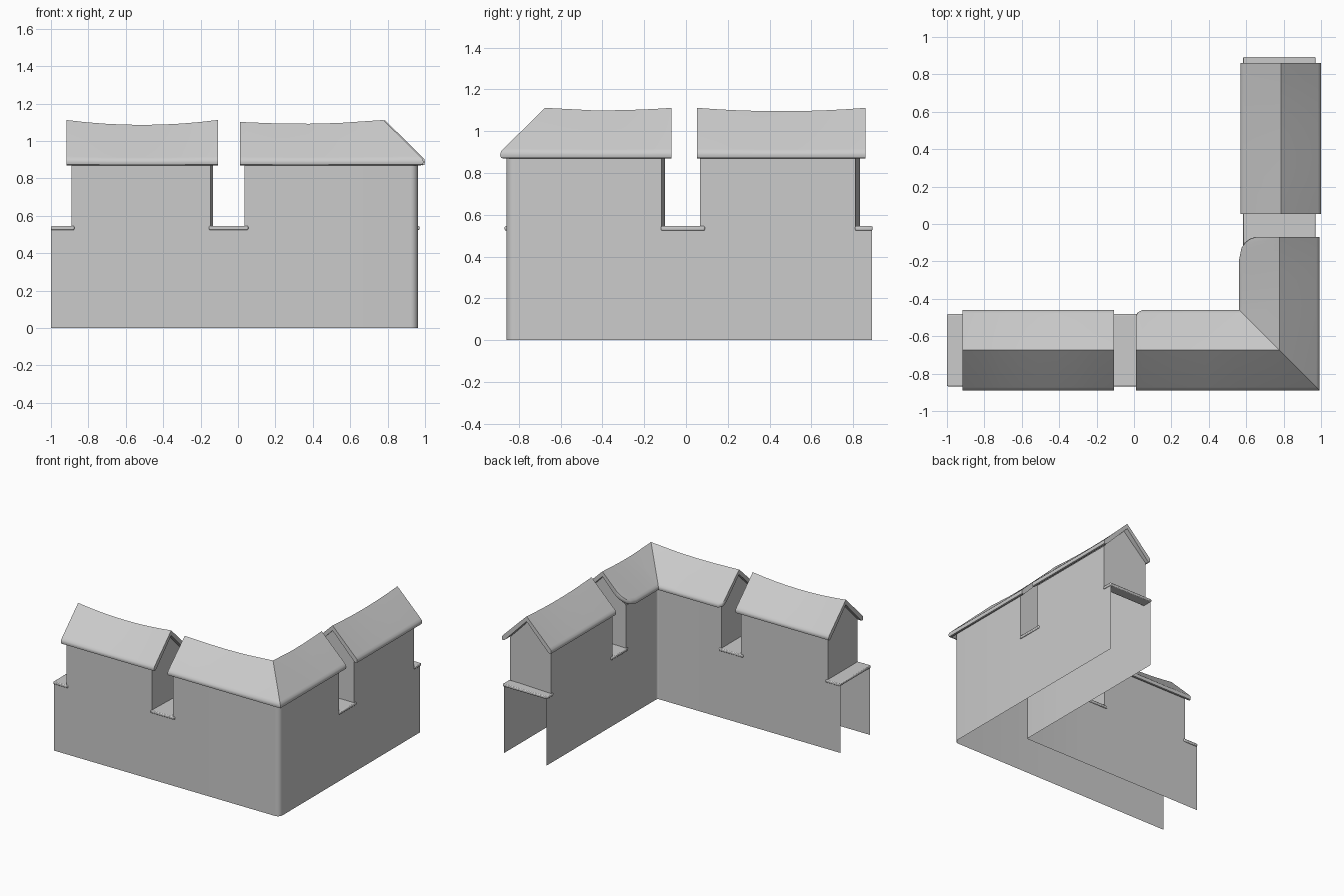
import bpy, bmesh, math

if "Cube" in bpy.data.objects:
    bpy.data.objects.remove(bpy.data.objects["Cube"])

CX, CY = 0.777, -0.675          # where the two wall centre lines meet
HALF, LOW, HIGH = 0.185, 0.535, 0.885


def arm_a(s, o, z):             # arm along x, o points to the outside (-y)
    return (s, CY - o, z)


def arm_b(s, o, z):             # arm along y, o points to the outside (+x)
    return (CX + o, s, z)


def arm_b_end(s, o, z):         # last roof sits slightly further out
    return (CX + o + 0.008, s, z)


def mitre(s, o, z):
    return (CX + o, CY - o, z)


def finish(name, bm, normals=True):
    bmesh.ops.remove_doubles(bm, verts=bm.verts, dist=1e-5)
    if normals:
        bmesh.ops.recalc_face_normals(bm, faces=bm.faces)
    me = bpy.data.meshes.new(name)
    bm.to_mesh(me)
    bm.free()
    ob = bpy.data.objects.new(name, me)
    bpy.context.collection.objects.link(ob)
    bpy.ops.object.select_all(action='DESELECT')
    ob.select_set(True)
    bpy.context.view_layer.objects.active = ob
    bpy.ops.object.shade_smooth_by_angle(angle=math.radians(35))
    return ob


def face(bm, pts):
    bm.faces.new([bm.verts.new(p) for p in pts])


# Wall sheets: low wall with raised blocks, open at the bottom and the far ends
def wall(name, o, radius, a_stops, b_stops):
    path = [(arm_a(s, o, 0), h) for s, h in a_stops]
    for i in range(9):
        t = -math.pi / 2 + i * math.pi / 16
        path.append(((CX + o - radius + radius * math.cos(t),
                      CY - o + radius + radius * math.sin(t), 0), HIGH))
    path += [(arm_b(s, o, 0), h) for s, h in b_stops]
    bm = bmesh.new()
    for (p, h), (q, _) in zip(path, path[1:]):
        for z0, z1 in [(0, LOW)] + ([(LOW, h)] if h > LOW else []):
            quad = [(p[0], p[1], z0), (q[0], q[1], z0), (q[0], q[1], z1), (p[0], p[1], z1)]
            face(bm, quad if o > 0 else quad[::-1])
    finish(name, bm, normals=False)


wall("outer_wall", HALF, 0.04,
     [(-1, LOW), (-0.89, HIGH), (-0.147, LOW), (0.035, HIGH)],
     [(-0.118, LOW), (0.068, HIGH), (0.812, LOW), (0.89, LOW)])
wall("inner_wall", -HALF, 0.015,
     [(-1, LOW), (-0.89, HIGH), (-0.135, LOW), (0.035, HIGH)],
     [(-0.1, LOW), (0.068, HIGH), (0.832, LOW), (0.89, LOW)])


# Gable walls closing the raised blocks (arm, outer s, inner s, facing)
gables = [(arm_a, -0.89, -0.89, -1), (arm_a, -0.147, -0.135, 1), (arm_a, 0.035, 0.035, -1),
          (arm_b, -0.118, -0.1, 1), (arm_b, 0.068, 0.068, -1), (arm_b, 0.812, 0.832, 1)]
for i, (arm, so, si, facing) in enumerate(gables):
    bm = bmesh.new()
    pts = [arm(so, HALF, LOW), arm(si, -HALF, LOW), arm(si, -HALF, HIGH),
           arm((so + si) / 2, 0, 1.075), arm(so, HALF, HIGH)]
    face(bm, pts)
    f = list(bm.faces)[0]
    f.normal_update()
    if (f.normal.x if arm is arm_a else f.normal.y) * facing < 0:
        f.normal_flip()
    finish(f"gable_wall_{i + 1}", bm, normals=False)


# Sills: thin ledges with rounded edges on the low wall
for i, (arm, s0, s1) in enumerate([(arm_a, -1, -0.875), (arm_a, -0.155, 0.055),
                                   (arm_b, -0.12, 0.09), (arm_b, 0.81, 0.893)]):
    bm = bmesh.new()
    geom = bmesh.ops.create_cube(bm, size=1)
    for v in geom['verts']:
        s = s0 if v.co.x < 0 else s1
        v.co = arm(s, v.co.y * 0.386, 0.535 + v.co.z * 0.022)
    ob = finish(f"sill_{i + 1}", bm)
    bev = ob.modifiers.new("rounding", 'BEVEL')
    bev.width, bev.segments = 0.006, 2


# Roofs: folded sheet with a rounded eave, swept along stations
side = [(0.198, 0.917), (0.211, 0.903), (0.215, 0.887), (0.211, 0.873), (0.2, 0.87), (0.187, 0.879)]
profile = [(0, 1.112)] + side + [(0, 1.072)] + [(-o, z) for o, z in reversed(side)]


def roof(name, stations):       # station: (arm, s, ridge sag, inner eave trim)
    bm = bmesh.new()
    rings = []
    for arm, s, sag, trim in stations:
        ring = []
        for o, z in profile:
            z -= sag * (z - 0.87) / 0.24
            if o < -0.1:
                o, z = o + trim, z + trim * 0.98
            ring.append(bm.verts.new(arm(s, o, z)))
        rings.append(ring)
    n = len(profile)
    for a, b in zip(rings, rings[1:]):
        for k in range(n):
            bm.faces.new((a[k], a[(k + 1) % n], b[(k + 1) % n], b[k]))
    for ring in (rings[0], rings[-1]):
        bm.faces.new(ring)
    finish(name, bm)


def sagging(arm, s0, s1, depth, steps=8):
    return [(arm, s0 + (s1 - s0) * i / steps,
             depth * (1 - (2 * i / steps - 1) ** 2), 0) for i in range(steps + 1)]


roof("left_roof", sagging(arm_a, -0.918, -0.108, 0.026))
roof("back_roof", sagging(arm_b_end, 0.053, 0.86, 0.016))
# Corner roof turns through a mitre; its inner eave corners are rounded off
roof("corner_roof",
     [(arm_a, 0.01, 0.01, 0.03), (arm_a, 0.02, 0.011, 0.012), (arm_a, 0.045, 0.012, 0),
      (arm_a, 0.2, 0.018, 0), (arm_a, 0.38, 0.02, 0), (arm_a, 0.54, 0.016, 0),
      (mitre, 0, 0, 0),
      (arm_b, -0.44, 0.012, 0), (arm_b, -0.3, 0.011, 0), (arm_b, -0.19, 0.007, 0),
      (arm_b, -0.13, 0.004, 0.012), (arm_b, -0.1, 0.002, 0.03),
      (arm_b, -0.08, 0.001, 0.055), (arm_b, -0.07, 0, 0.085)])
